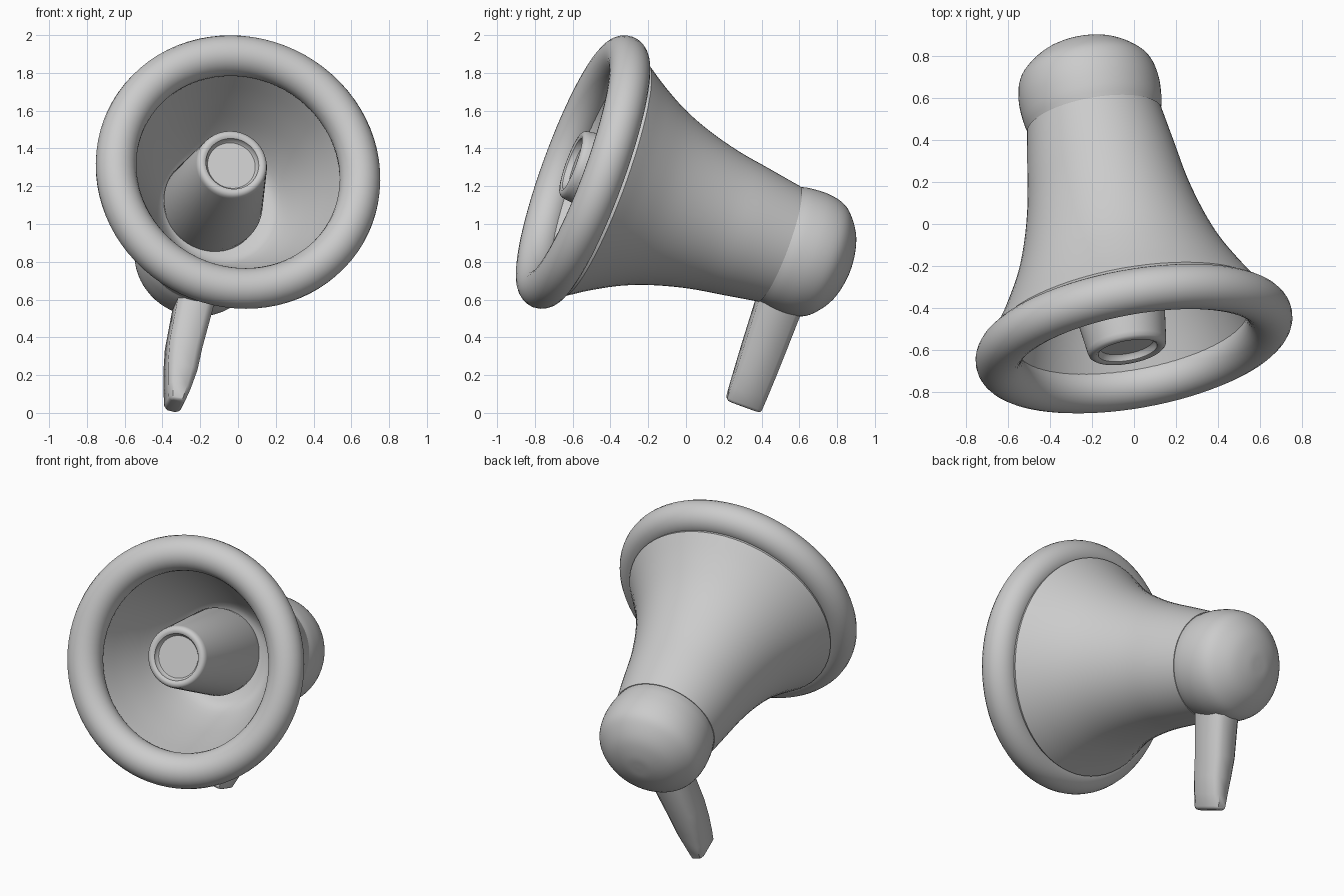
import bpy, bmesh, math
from mathutils import Vector, Matrix

if "Cube" in bpy.data.objects:
    bpy.data.objects.remove(bpy.data.objects["Cube"])

# Shared axis: origin at rim centre, pointing back towards the end cap
C = Vector((0, -0.545, 1.275))
N = Vector((-0.168, 0.925, -0.339)).normalized()
FRAME = Matrix.Translation(C) @ N.to_track_quat('Z', 'Y').to_matrix().to_4x4()


def finish(name, bm, angle=40):
    bmesh.ops.recalc_face_normals(bm, faces=bm.faces)
    me = bpy.data.meshes.new(name)
    bm.to_mesh(me)
    bm.free()
    ob = bpy.data.objects.new(name, me)
    bpy.context.collection.objects.link(ob)
    bpy.ops.object.select_all(action='DESELECT')
    ob.select_set(True)
    bpy.context.view_layer.objects.active = ob
    bpy.ops.object.shade_smooth_by_angle(angle=math.radians(angle))
    return ob


def smooth(points, steps=4):
    """Catmull-Rom through the profile points."""
    p = [Vector(q) for q in points]
    p = [2 * p[0] - p[1]] + p + [2 * p[-1] - p[-2]]
    out = []
    for a, b, c, d in zip(p, p[1:], p[2:], p[3:]):
        for i in range(steps):
            t = i / steps
            out.append(0.5 * (2 * b + (c - a) * t + (2 * a - 5 * b + 4 * c - d) * t * t
                              + (3 * b - a - 3 * c + d) * t ** 3))
    return out + [p[-2]]


def lathe(name, profile, offset=Vector((0, 0, 0)), closed=False, sides=64):
    """Revolve (radius, distance) pairs around the shared axis."""
    bm = bmesh.new()
    m = Matrix.Translation(offset) @ FRAME
    rings = []
    for r, t in profile:
        rings.append([bm.verts.new(m @ Vector((r * math.cos(k * math.tau / sides),
                                               r * math.sin(k * math.tau / sides), t)))
                      for k in range(sides)])
    pairs = list(zip(rings, rings[1:] + rings[:1]))
    for a, b in pairs if closed else pairs[:-1]:
        for k in range(sides):
            j = (k + 1) % sides
            bm.faces.new((a[k], a[j], b[j], b[k]))
    if not closed:
        bm.faces.new(rings[0])
        bm.faces.new(rings[-1])
    return finish(name, bm)


# Rounded rim
lathe("rim", [(0.655 + 0.108 * math.cos(i * math.tau / 24), 0.108 * math.sin(i * math.tau / 24))
              for i in range(24)], closed=True, sides=80)

# Flared horn: inner bowl, then outer wall
inner = smooth([(0.22, 0.60), (0.31, 0.56), (0.40, 0.42), (0.49, 0.22), (0.56, 0.04)])
outer = smooth([(0.655, 0.125), (0.575, 0.25), (0.495, 0.40), (0.435, 0.56),
                (0.388, 0.74), (0.358, 0.92), (0.325, 1.12)])
lathe("horn", inner + [Vector((0.62, 0.04))] + outer)

# End cap
lathe("end_cap", [(0.27, 1.09), (0.305, 1.095)] + smooth(
    [(0.318, 1.11), (0.334, 1.18), (0.338, 1.28), (0.318, 1.37), (0.27, 1.43),
     (0.19, 1.485), (0.09, 1.515), (0.01, 1.52)]))

# Tapered core with a recessed front
lathe("core", [(0.01, -0.03), (0.128, -0.03), (0.137, -0.04), (0.142, -0.06), (0.155, -0.068),
               (0.172, -0.066), (0.185, -0.055), (0.19, -0.035), (0.265, 0.54), (0.255, 0.62)],
      offset=Vector((-0.04, 0, 0.024)))

# Handle: lofted rectangular sections, bevelled
V = Vector((0.11, 0.19, 0.53))
V = (V - N * V.dot(N)).normalized()
W = V.cross(N).normalized()
bm = bmesh.new()
loops = []
for x, z, hw, hd in [(-0.338, 0.037, 0.042, 0.098), (-0.322, 0.12, 0.062, 0.102),
                     (-0.305, 0.22, 0.08, 0.106), (-0.288, 0.34, 0.089, 0.111),
                     (-0.235, 0.57, 0.098, 0.119), (-0.2, 0.74, 0.1, 0.12)]:
    c = Vector((x, 0.3 + (z - 0.03) * 0.352, z))
    # chamfered corners
    loops.append([bm.verts.new(c + W * a * hw + N * b * hd) for a, b in
                  [(1, .72), (.6, 1), (-.6, 1), (-1, .72), (-1, -.72), (-.6, -1), (.6, -1), (1, -.72)]])
for a, b in zip(loops, loops[1:]):
    for k in range(8):
        j = (k + 1) % 8
        bm.faces.new((a[k], a[j], b[j], b[k]))
bm.faces.new(loops[0])
bm.faces.new(loops[-1])
bmesh.ops.recalc_face_normals(bm, faces=bm.faces)
bottom = [e for e in bm.edges if all(v in loops[0] for v in e.verts)]
bmesh.ops.bevel(bm, geom=bottom, offset=0.018, segments=3, profile=0.5, affect='EDGES')
finish("handle", bm, 50)
